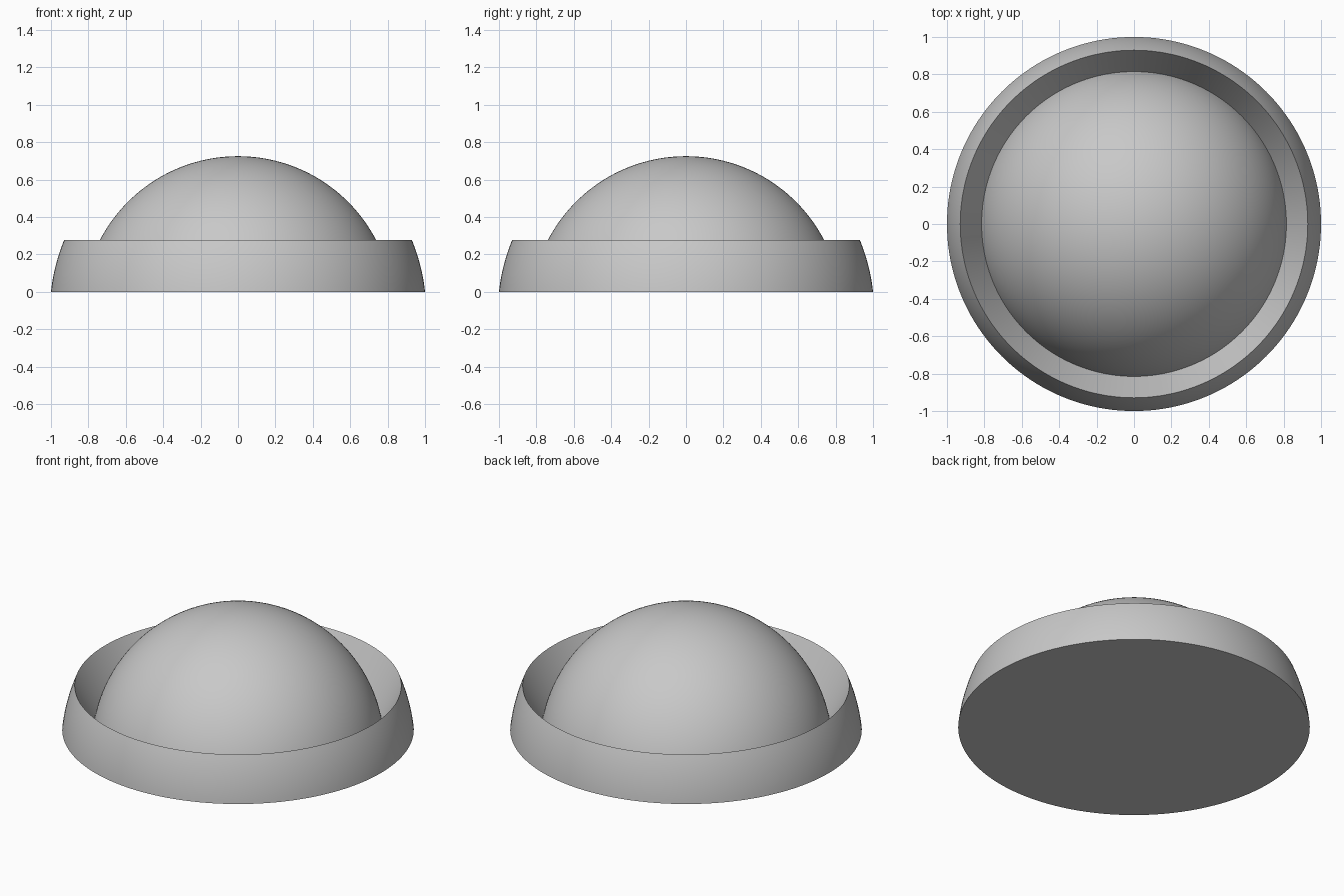
import bpy
import bmesh
import math
from mathutils import Vector

cube = bpy.data.objects.get("Cube")
if cube:
    bpy.data.objects.remove(cube, do_unlink=True)

SEGMENTS = 160
CENTRE_Z = -0.107      # shared centre of the dome and rim spheres
DOME_RADIUS = 0.832
RIM_RADIUS = 1.0057
GROOVE_R = 0.815       # where the dome meets the sloping inner wall
RIM_TOP = 0.278

# Material
grey = bpy.data.materials.new("plain grey")
grey.use_nodes = True
grey.diffuse_color = (0.58, 0.58, 0.58, 1)
grey.node_tree.nodes["Principled BSDF"].inputs["Base Color"].default_value = grey.diffuse_color


def arc(radius, start, end, steps):
    """Profile points on a circle, angles measured up from the horizontal."""
    angles = [start + (end - start) * i / steps for i in range(steps + 1)]
    return [(radius * math.cos(a), CENTRE_Z + radius * math.sin(a)) for a in angles]


def lathe(name, profile):
    """Turn an (r, z) profile around the z axis into a solid."""
    bm = bmesh.new()
    verts = [bm.verts.new((r, 0, z)) for r, z in profile]
    edges = [bm.edges.new(pair) for pair in zip(verts, verts[1:])]
    bmesh.ops.spin(bm, geom=verts + edges, cent=Vector(), axis=(0, 0, 1),
                   angle=math.tau, steps=SEGMENTS)
    bmesh.ops.remove_doubles(bm, verts=bm.verts, dist=0.0001)
    bmesh.ops.recalc_face_normals(bm, faces=bm.faces)
    mesh = bpy.data.meshes.new(name)
    bm.to_mesh(mesh)
    bm.free()
    mesh.materials.append(grey)
    obj = bpy.data.objects.new(name, mesh)
    bpy.context.collection.objects.link(obj)
    bpy.ops.object.select_all(action="DESELECT")
    obj.select_set(True)
    bpy.context.view_layer.objects.active = obj
    bpy.ops.object.shade_smooth_by_angle(angle=math.radians(30))
    return obj


# Dome from its apex down to the groove
dome = arc(DOME_RADIUS, math.pi / 2, math.acos(GROOVE_R / DOME_RADIUS), 40)
dome[0] = (0, dome[0][1])

# Sharp-edged rim: the inner wall rises from the groove, the outside curves to the ground
rim = arc(RIM_RADIUS, math.asin((RIM_TOP - CENTRE_Z) / RIM_RADIUS),
          math.asin(-CENTRE_Z / RIM_RADIUS), 12)

# One closed body with a flat underside
lathe("domed_body_with_rim", dome + rim + [(0, 0)])
